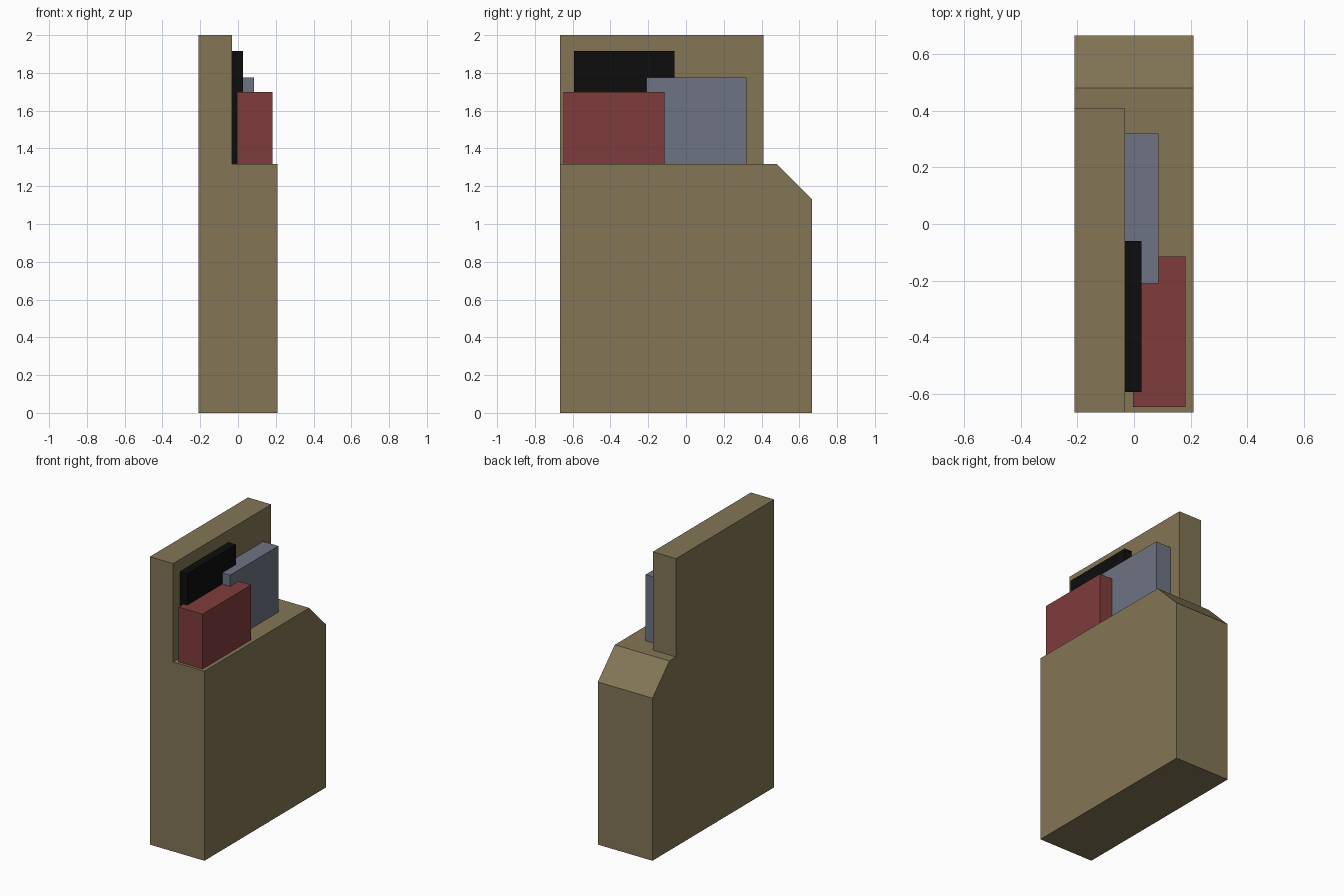
import bpy, bmesh, math
from mathutils import Vector

if "Cube" in bpy.data.objects:
    bpy.data.objects.remove(bpy.data.objects["Cube"])


def material(name, rgb):
    m = bpy.data.materials.new(name)
    m.diffuse_color = (*rgb, 1)
    m.use_nodes = True
    m.node_tree.nodes["Principled BSDF"].inputs["Base Color"].default_value = m.diffuse_color
    return m


def add_object(name, bm, mat):
    bmesh.ops.recalc_face_normals(bm, faces=bm.faces[:])
    me = bpy.data.meshes.new(name)
    bm.to_mesh(me)
    bm.free()
    me.materials.append(mat)
    ob = bpy.data.objects.new(name, me)
    bpy.context.collection.objects.link(ob)
    return ob


def block(name, lo, hi, mat):
    bm = bmesh.new()
    bmesh.ops.create_cube(bm, size=1)
    for v in bm.verts:
        v.co = Vector([(a + b) / 2 + c * (b - a) for a, b, c in zip(lo, hi, v.co)])
    return add_object(name, bm, mat)


W, D, LEDGE, TOP = 0.21, 0.668, 1.317, 2.0
PANEL_X, PANEL_Y = -0.031, 0.409

tan = material("tan", (0.227, 0.181, 0.093))
red = material("red", (0.216, 0.045, 0.045))
blue = material("slate", (0.156, 0.174, 0.231))
black = material("black", (0.004, 0.004, 0.004))

# Lower case: side profile with a chamfered rear corner, extruded across x
bm = bmesh.new()
profile = [(-D, 0), (D, 0), (D, 1.13), (0.482, LEDGE), (-D, LEDGE)]
face = bm.faces.new([bm.verts.new((-W, y, z)) for y, z in profile])
ext = bmesh.ops.extrude_face_region(bm, geom=[face])
bmesh.ops.translate(bm, vec=(2 * W, 0, 0),
                    verts=[g for g in ext["geom"] if isinstance(g, bmesh.types.BMVert)])
# the extrusion keeps the starting face as the closing side
bmesh.ops.recalc_face_normals(bm, faces=bm.faces[:])

# Tall side panel: split the ledge and pull one part of it up
for co, no in (((PANEL_X, 0, 0), (1, 0, 0)), ((0, PANEL_Y, 0), (0, 1, 0))):
    bmesh.ops.bisect_plane(bm, geom=bm.verts[:] + bm.edges[:] + bm.faces[:],
                           plane_co=co, plane_no=no)
ledge = [f for f in bm.faces
         if all(abs(v.co.z - LEDGE) < 1e-4 for v in f.verts)
         and f.calc_center_median().x < PANEL_X
         and f.calc_center_median().y < PANEL_Y]
ext = bmesh.ops.extrude_face_region(bm, geom=ledge)
bmesh.ops.translate(bm, vec=(0, 0, TOP - LEDGE),
                    verts=[g for g in ext["geom"] if isinstance(g, bmesh.types.BMVert)])
bmesh.ops.delete(bm, geom=[f for f in ledge if f.is_valid], context='FACES_ONLY')
bmesh.ops.dissolve_limit(bm, angle_limit=math.radians(1),
                         verts=bm.verts[:], edges=bm.edges[:])
add_object("case_body", bm, tan)

# Upright slabs standing on the ledge
block("black_slab", (PANEL_X, -0.594, LEDGE), (0.026, -0.06, 1.916), black)
block("slate_slab", (PANEL_X, -0.21, LEDGE), (0.086, 0.321, 1.776), blue)
block("red_slab", (-0.004, -0.648, LEDGE), (0.182, -0.115, 1.698), red)
